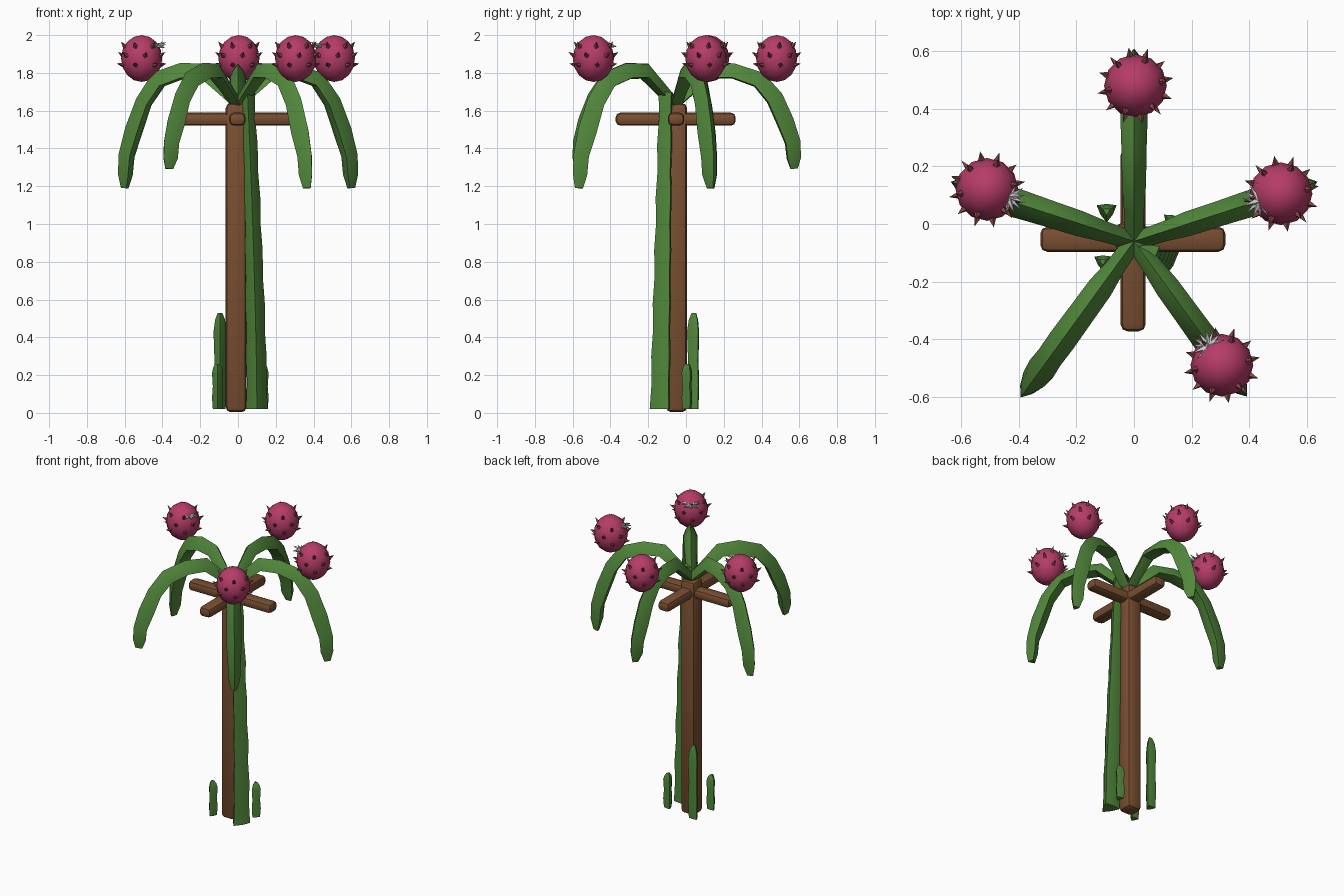
import bpy, bmesh, math, random
from mathutils import Vector, Matrix

if "Cube" in bpy.data.objects:
    bpy.data.objects.remove(bpy.data.objects["Cube"])

random.seed(4)

def material(name, rgb):
    m = bpy.data.materials.new(name)
    m.diffuse_color = (*rgb, 1)
    m.use_nodes = True
    m.node_tree.nodes["Principled BSDF"].inputs["Base Color"].default_value = m.diffuse_color
    return m

WOOD = material("wood", (0.19, 0.077, 0.03))
GREEN = material("cactus_green", (0.085, 0.25, 0.045))
PINK = material("fruit_pink", (0.47, 0.045, 0.14))
SCALE = material("scale_brown", (0.22, 0.06, 0.055))

def finish(name, bm, mat=None, angle=None):
    bmesh.ops.recalc_face_normals(bm, faces=bm.faces)
    me = bpy.data.meshes.new(name)
    bm.to_mesh(me)
    bm.free()
    ob = bpy.data.objects.new(name, me)
    bpy.context.collection.objects.link(ob)
    if mat:
        me.materials.append(mat)
    if angle:
        bpy.ops.object.select_all(action='DESELECT')
        ob.select_set(True)
        bpy.context.view_layer.objects.active = ob
        bpy.ops.object.shade_smooth_by_angle(angle=math.radians(angle))
    return ob

def beam(name, center, size, bevel):
    bm = bmesh.new()
    bmesh.ops.create_cube(bm, size=1, matrix=Matrix.Translation(center) @ Matrix.Diagonal((*size, 1)))
    bmesh.ops.bevel(bm, geom=bm.edges[:], offset=bevel, segments=2, profile=0.5, affect='EDGES')
    return finish(name, bm, WOOD, 30)

def ribbed_stem(name, path, radii, side):
    """Sweep a three-ribbed section along a path; side is the horizontal axis of the section."""
    bm = bmesh.new()
    path = [Vector(p) for p in path]
    rings = []
    for i, (p, r) in enumerate(zip(path, radii)):
        t = (path[min(i + 1, len(path) - 1)] - path[max(i - 1, 0)]).normalized()
        up = side.cross(t).normalized()
        ring = []
        for k in range(6):
            a = math.pi / 2 + k * math.pi / 3
            rr = r * (1 if k % 2 == 0 else 0.62)
            ring.append(bm.verts.new(p + side * math.cos(a) * rr + up * math.sin(a) * rr))
        rings.append(ring)
    for a, b in zip(rings, rings[1:]):
        for k in range(6):
            bm.faces.new((a[k], a[(k + 1) % 6], b[(k + 1) % 6], b[k]))
    bm.faces.new(rings[0])
    bm.faces.new(rings[-1])
    return finish(name, bm, GREEN, 35)

def spike(bm, base, direction, radius, length, sides=4):
    rot = Vector((0, 0, 1)).rotation_difference(direction).to_matrix().to_4x4()
    mat = Matrix.Translation(base + direction * length / 2) @ rot
    bmesh.ops.create_cone(bm, cap_ends=True, segments=sides, radius1=radius, radius2=0,
                          depth=length, matrix=mat)

# Support post and crossbars
beam("post", (-0.01, -0.05, 0.822), (0.11, 0.11, 1.637), 0.027)
beam("crossbar_x", (-0.004, -0.053, 1.555), (0.642, 0.087, 0.068), 0.024)
beam("crossbar_y", (-0.003, -0.055, 1.555), (0.087, 0.635, 0.068), 0.024)

# Climbing stem
X = Vector((1, 0, 0))
n = 12
stem_path = [(0.10 - 0.05 * (i / n) ** 1.5, -0.125 + 0.025 * i / n, 0.02 + 1.68 * i / n) for i in range(n + 1)]
stem_r = [0.064 - 0.022 * i / n + 0.003 * (-1) ** i for i in range(n + 1)]
ribbed_stem("main_stem", stem_path, stem_r, X)

# Young shoots at the base
for name, x, y, h, r, ang in (("tall_shoot", -0.095, 0.045, 0.51, 0.04, 0),
                              ("right_shoot", 0.13, 0.01, 0.24, 0.034, 1.9),
                              ("left_shoot", -0.108, -0.13, 0.24, 0.034, 4.2)):
    ts = (0, 0.25, 0.5, 0.8, 0.93, 1)
    rs = (0.85, 1, 0.85, 1, 0.75, 0.35)
    ribbed_stem(name, [(x, y, 0.02 + h * t) for t in ts], [r * k for k in rs],
                Vector((math.cos(ang), math.sin(ang), 0)))

# Five arching branches: (distance, height, radius)
PROFILE = ((0, 1.63, .036), (.10, 1.72, .042), (.19, 1.80, .05), (.31, 1.80, .052), (.44, 1.755, .056),
           (.52, 1.64, .055), (.575, 1.49, .056), (.615, 1.36, .05), (.622, 1.26, .046), (.628, 1.19, .025))
CENTRE = Vector((0, -0.06, 0))
for name, deg, droop in (("right_branch", 18, 1), ("back_branch", 90, 0.82), ("left_branch", 162, 1),
                         ("front_left_branch", 234, 0.82), ("front_right_branch", 306, 1)):
    a = math.radians(deg)
    out = Vector((math.cos(a), math.sin(a), 0))
    side = Vector((-out.y, out.x, 0))
    pts = []
    for d, z, r in PROFILE:
        if d > 0.44:
            z = 1.755 - (1.755 - z) * droop
        pts.append(CENTRE + out * d + Vector((0, 0, z)))
    # section "up" must point away from the ground along the arch
    ribbed_stem(name, pts, [p[2] * random.uniform(0.95, 1.05) for p in PROFILE], -side)

# Fruits with scales and withered grey crowns
for name, x, y, crown in (("right_fruit", 0.51, 0.105, True), ("back_fruit", 0.005, 0.48, False),
                          ("left_fruit", -0.51, 0.12, True), ("front_right_fruit", 0.305, -0.49, True)):
    c = Vector((x, y, 1.876))
    bm = bmesh.new()
    bmesh.ops.create_uvsphere(bm, u_segments=12, v_segments=8, radius=1,
                              matrix=Matrix.Translation(c) @ Matrix.Diagonal((0.109, 0.109, 0.124, 1)))
    finish(name, bm, PINK, 50)
    bm = bmesh.new()
    for row, lat in enumerate((-0.3, 0.12, 0.55)):
        for k in range(6):
            a = k * math.pi / 3 + row * 0.5 + 0.2
            d = Vector((math.cos(a) * math.cos(lat), math.sin(a) * math.cos(lat), math.sin(lat)))
            base = c + Vector((d.x * 0.102, d.y * 0.102, d.z * 0.116))
            spike(bm, base, (d + Vector((0, 0, 0.5))).normalized(), 0.014, 0.038)
    finish(name + "_scales", bm, SCALE)
    if crown:
        inward = Vector((-x, -0.06 - y, 0)).normalized()
        base = c + inward * 0.078 + Vector((0, 0, 0.066))
        bm = bmesh.new()
        for k in range(9):
            rot = Matrix.Rotation(math.radians(-100 + 25 * k), 3, 'Z')
            d = (rot @ inward + Vector((0, 0, random.uniform(-0.2, 0.4)))).normalized()
            spike(bm, base, d, 0.014, 0.062)
        finish(name + "_crown", bm)
